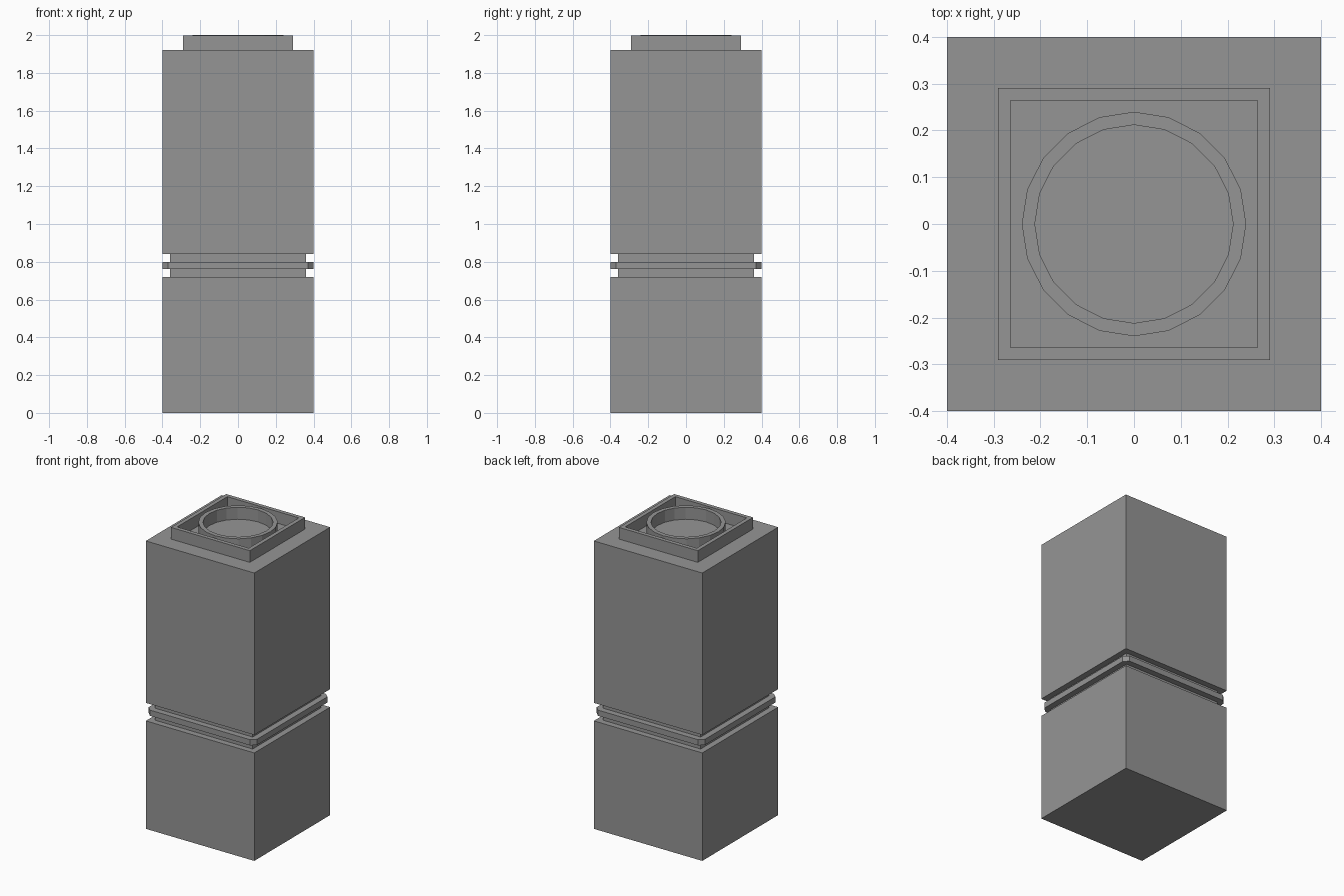
import bpy, bmesh, math

if "Cube" in bpy.data.objects:
    bpy.data.objects.remove(bpy.data.objects["Cube"])

grey = bpy.data.materials.new("plain grey")
grey.diffuse_color = (0.3, 0.3, 0.3, 1)
grey.use_nodes = True
grey.node_tree.nodes["Principled BSDF"].inputs["Base Color"].default_value = grey.diffuse_color


def finish(name, bm):
    bmesh.ops.recalc_face_normals(bm, faces=bm.faces)
    mesh = bpy.data.meshes.new(name)
    bm.to_mesh(mesh)
    bm.free()
    mesh.materials.append(grey)
    obj = bpy.data.objects.new(name, mesh)
    bpy.context.collection.objects.link(obj)
    return obj


def square(half):
    return [(half, half), (-half, half), (-half, -half), (half, -half)]


def cut_square(half, cut):
    """Square outline with clipped corners."""
    pts = []
    for sx, sy in ((1, 1), (-1, 1), (-1, -1), (1, -1)):
        pair = [(sx * half, sy * (half - cut)), (sx * (half - cut), sy * half)]
        pts += pair if sx * sy > 0 else pair[::-1]
    return pts


def circle(radius, sides=20):
    return [(radius * math.cos(2 * math.pi * i / sides),
             radius * math.sin(2 * math.pi * i / sides)) for i in range(sides)]


def block(name, outline, z0, z1):
    """Solid prism."""
    bm = bmesh.new()
    bottom = [bm.verts.new((x, y, z0)) for x, y in outline]
    top = [bm.verts.new((x, y, z1)) for x, y in outline]
    bm.faces.new(bottom)
    bm.faces.new(top)
    for i in range(len(outline)):
        j = (i + 1) % len(outline)
        bm.faces.new((bottom[i], bottom[j], top[j], top[i]))
    return finish(name, bm)


def rim(name, outer, inner, z0, z1):
    """Upright wall between two matching outlines."""
    bm = bmesh.new()
    loops = [[bm.verts.new((x, y, z)) for x, y in pts]
             for pts, z in ((outer, z0), (outer, z1), (inner, z1), (inner, z0))]
    for k in range(4):
        a, b = loops[k], loops[(k + 1) % 4]
        for i in range(len(a)):
            j = (i + 1) % len(a)
            bm.faces.new((a[i], a[j], b[j], b[i]))
    return finish(name, bm)


# Pillar: two square blocks joined by a recessed neck with a thin band
block("lower_block", square(0.4), 0, 0.72)
block("neck", square(0.36), 0.72, 0.84)
rim("neck_band", cut_square(0.4, 0.03), cut_square(0.355, 0.01), 0.762, 0.80)
block("upper_block", square(0.4), 0.84, 1.92)

# Raised rims on top
rim("square_rim", square(0.291), square(0.264), 1.92, 1.998)
rim("round_rim", circle(0.24), circle(0.212), 1.92, 2.0)
